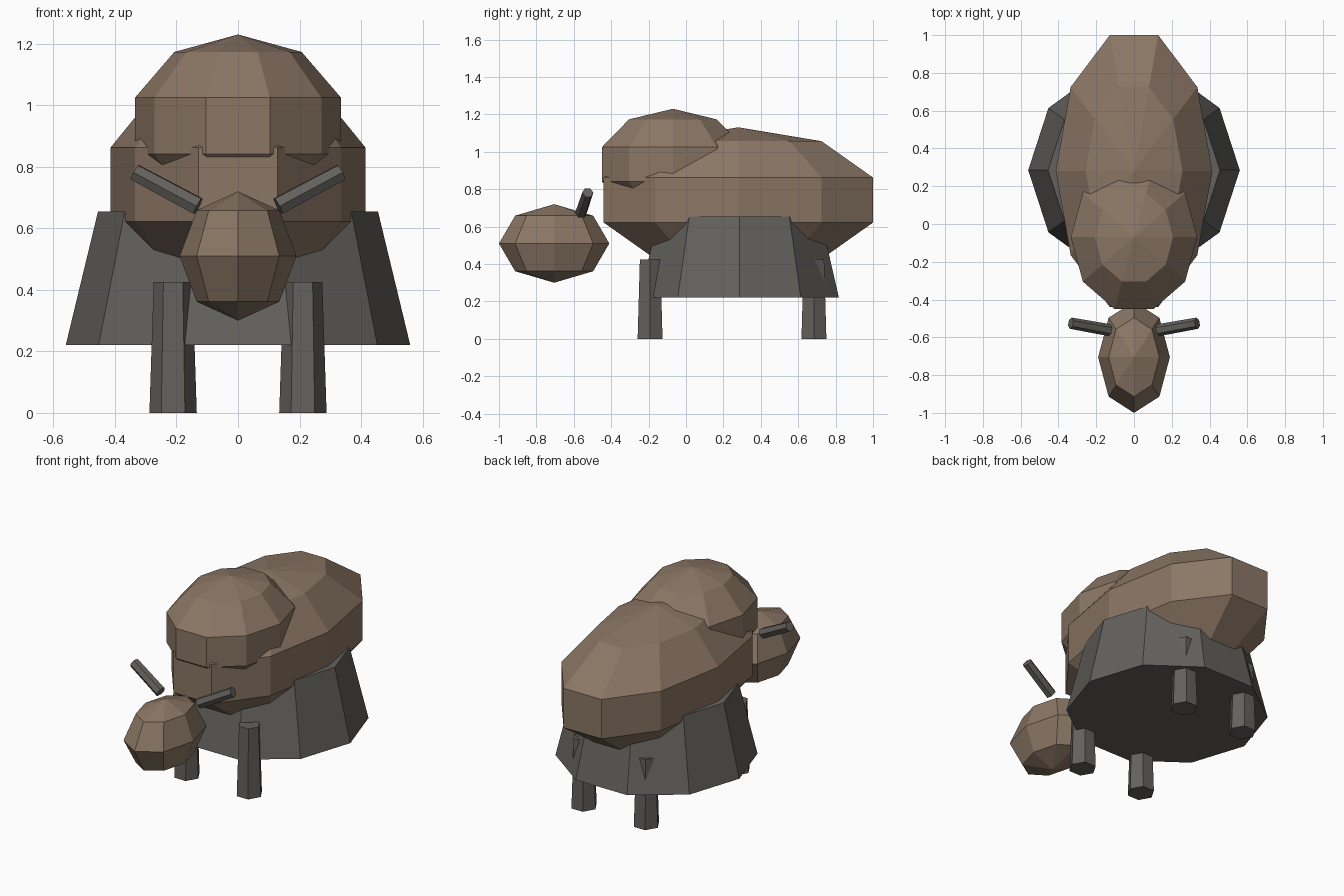
import bpy
import bmesh
from math import sin, cos, pi
from mathutils import Vector

if "Cube" in bpy.data.objects:
    bpy.data.objects.remove(bpy.data.objects["Cube"], do_unlink=True)


def make_material(name, rgb):
    mat = bpy.data.materials.new(name)
    mat.use_nodes = True
    mat.diffuse_color = (*rgb, 1)
    mat.node_tree.nodes["Principled BSDF"].inputs["Base Color"].default_value = (*rgb, 1)
    return mat


brown = make_material("brown wool", (0.258, 0.184, 0.130))
grey = make_material("dark grey", (0.125, 0.120, 0.109))


def lathe(name, profile, sides, mat, location, scale=(1, 1, 1), axis=None):
    """Turn (radius, height) points, bottom to top, into a closed flat-faced solid."""
    bm = bmesh.new()
    rings = []
    for r, z in profile:
        count = sides if r > 0 else 1
        rings.append([bm.verts.new((r * cos(2 * pi * i / sides) * scale[0],
                                    r * sin(2 * pi * i / sides) * scale[1],
                                    z * scale[2])) for i in range(count)])
    for low, high in zip(rings, rings[1:]):
        for i in range(sides):
            j = (i + 1) % sides
            if len(low) == 1:
                bm.faces.new((low[0], high[j], high[i]))
            elif len(high) == 1:
                bm.faces.new((low[i], low[j], high[0]))
            else:
                bm.faces.new((low[i], low[j], high[j], high[i]))
    for ring in (rings[0], rings[-1]):
        if len(ring) > 1:
            bm.faces.new(ring)
    bmesh.ops.recalc_face_normals(bm, faces=bm.faces)
    mesh = bpy.data.meshes.new(name)
    bm.to_mesh(mesh)
    bm.free()
    mesh.materials.append(mat)
    obj = bpy.data.objects.new(name, mesh)
    bpy.context.collection.objects.link(obj)
    obj.location = location
    if axis is not None:
        obj.rotation_mode = 'QUATERNION'
        obj.rotation_quaternion = axis.to_track_quat('Z', 'Y')
    return obj


def ball(name, sides, bands, mat, location, radii):
    profile = [(sin(pi * i / bands) if 0 < i < bands else 0, -cos(pi * i / bands))
               for i in range(bands + 1)]
    return lathe(name, profile, sides, mat, location, radii)


# Woolly body, shoulder hump and low-hung head
ball("body", 10, 5, brown, (0, 0.28, 0.742), (0.436, 0.796, 0.389))
ball("shoulder_hump", 10, 5, brown, (0, -0.07, 0.933), (0.352, 0.42, 0.297))
ball("head", 8, 4, brown, (0, -0.705, 0.51), (0.19, 0.295, 0.21))

# Flared belly skirt
lathe("belly_skirt", [(0.56, 0.22), (0.455, 0.655)], 10, grey, (0, 0.285, 0))

for side, x in (("left", 1), ("right", -1)):
    # Tapered six-sided legs
    for end, y in (("front", -0.192), ("back", 0.684)):
        lathe(f"{end}_{side}_leg", [(0.077, 0), (0.063, 0.425)], 6, grey, (x * 0.211, y, 0))
    # Horns reaching out and up beside the head
    root = Vector((x * 0.13, -0.562, 0.672))
    tip = Vector((x * 0.335, -0.525, 0.782))
    lathe(f"{side}_horn", [(0.032, 0), (0.03, (tip - root).length)], 6, grey, root,
          axis=tip - root)
